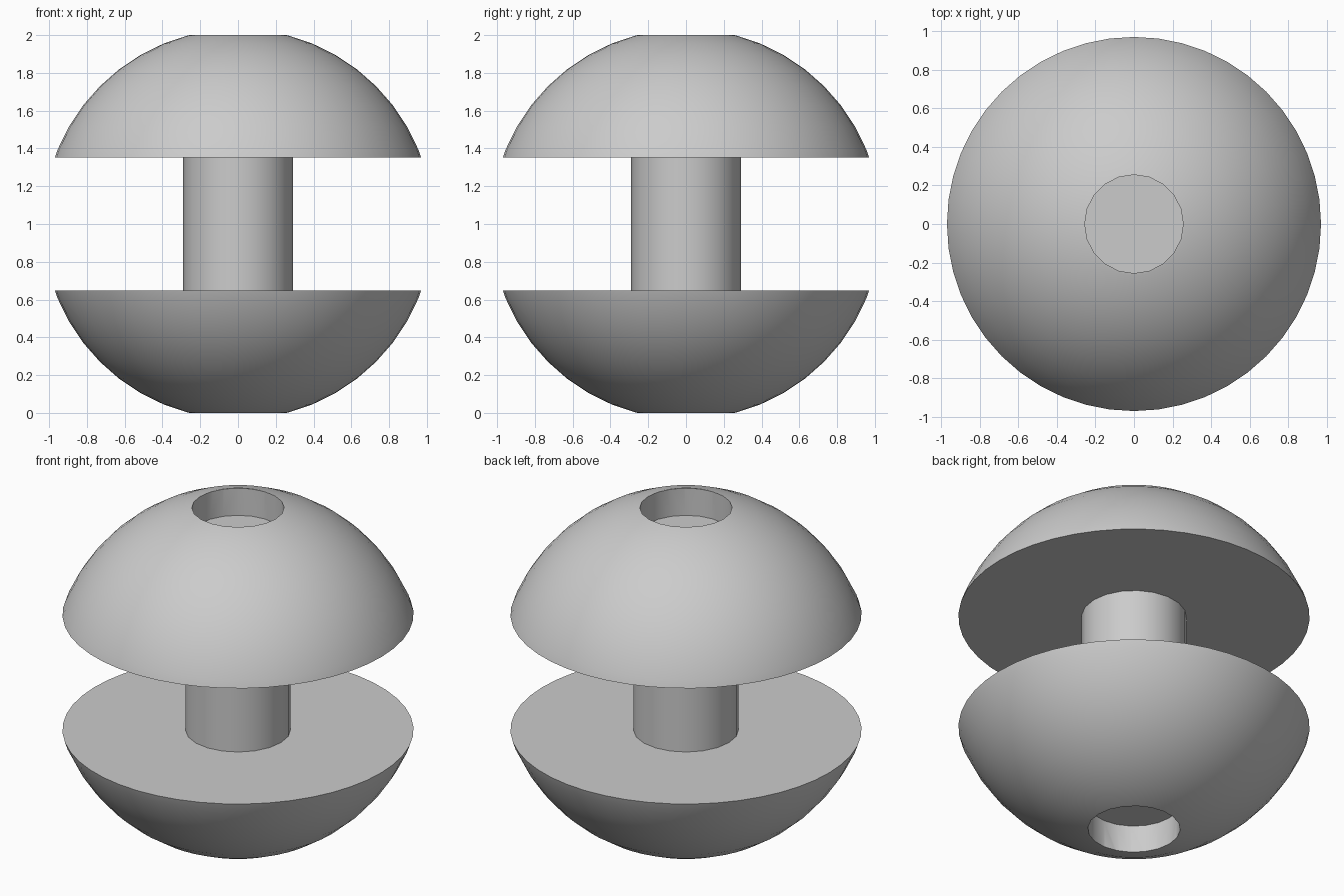
import bpy, bmesh, math
from mathutils import Vector

cube = bpy.data.objects.get("Cube")
if cube:
    bpy.data.objects.remove(cube)

RADIUS = 1.033       # sphere both caps are sliced from
HALF_GAP = 0.352     # from mid height to each flat cap face
HOLE_DEPTH = 0.165
MID = Vector((0, 0, 1))

grey = bpy.data.materials.new("plain grey")
grey.use_nodes = True
colour = (0.6, 0.6, 0.6, 1)
grey.diffuse_color = colour
grey.node_tree.nodes["Principled BSDF"].inputs["Base Color"].default_value = colour


def add_object(name, bm):
    mesh = bpy.data.meshes.new(name)
    bm.to_mesh(mesh)
    bm.free()
    mesh.materials.append(grey)
    obj = bpy.data.objects.new(name, mesh)
    bpy.context.collection.objects.link(obj)
    return obj


def cylinder(name, radius, bottom, top, sides):
    bm = bmesh.new()
    bmesh.ops.create_cone(bm, cap_ends=True, segments=sides, radius1=radius,
                          radius2=radius, depth=top - bottom)
    bmesh.ops.translate(bm, verts=bm.verts, vec=(0, 0, (top + bottom) / 2))
    return add_object(name, bm)


def smooth(obj):
    bpy.ops.object.select_all(action='DESELECT')
    obj.select_set(True)
    bpy.context.view_layer.objects.active = obj
    bpy.ops.object.shade_smooth_by_angle(angle=math.radians(30))


def cap(name, side):
    # Sphere sliced flat, keeping the side away from mid height
    bm = bmesh.new()
    bmesh.ops.create_uvsphere(bm, u_segments=48, v_segments=24, radius=RADIUS)
    bmesh.ops.translate(bm, verts=bm.verts, vec=MID)
    cut = bmesh.ops.bisect_plane(
        bm, geom=bm.verts[:] + bm.edges[:] + bm.faces[:],
        plane_co=MID + Vector((0, 0, side * HALF_GAP)),
        plane_no=(0, 0, side), clear_inner=True)
    rim = [e for e in cut["geom_cut"] if isinstance(e, bmesh.types.BMEdge)]
    bmesh.ops.contextual_create(bm, geom=rim)
    bmesh.ops.recalc_face_normals(bm, faces=bm.faces)
    obj = add_object(name, bm)

    # Blind round hole in the pole
    ends = sorted((1 + side * (1 - HOLE_DEPTH), 1 + side * 1.2))
    cutter = cylinder(name + "_hole_cutter", 0.255, *ends, 20)
    cutter.hide_render = True
    cutter.hide_viewport = True
    hole = obj.modifiers.new("hole", 'BOOLEAN')
    hole.operation = 'DIFFERENCE'
    hole.solver = 'EXACT'
    hole.object = cutter

    # Bake the hole so the shading angle sees its edges
    graph = bpy.context.evaluated_depsgraph_get()
    baked = bpy.data.meshes.new_from_object(obj.evaluated_get(graph))
    obj.modifiers.clear()
    obj.data = baked
    bpy.data.objects.remove(cutter)
    smooth(obj)


cap("upper_cap", 1)
cap("lower_cap", -1)

# Post joining the two caps
smooth(cylinder("centre_post", 0.29, 1 - HALF_GAP, 1 + HALF_GAP, 20))
